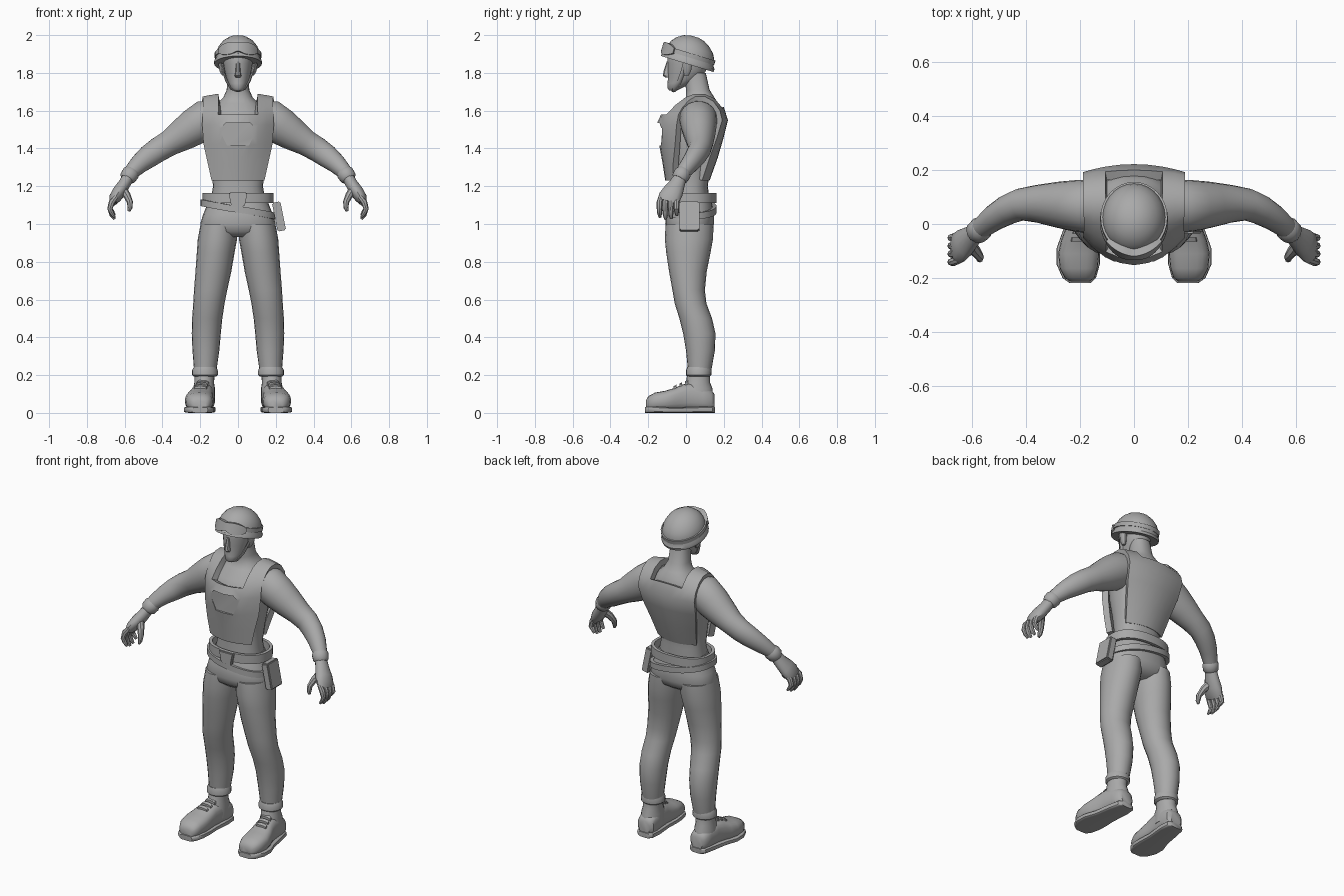
import bpy, bmesh, math
from mathutils import Vector, Matrix

GREY = bpy.data.materials.new("plain grey")
GREY.diffuse_color = (0.4, 0.4, 0.4, 1)


def finish(name, bm, mirror=False, angle=40, fix=True):
    if fix:
        bmesh.ops.recalc_face_normals(bm, faces=bm.faces)
    me = bpy.data.meshes.new(name)
    bm.to_mesh(me)
    bm.free()
    me.materials.append(GREY)
    me.shade_smooth()
    me.set_sharp_from_angle(angle=math.radians(angle))
    ob = bpy.data.objects.new(name, me)
    bpy.context.collection.objects.link(ob)
    if mirror:
        ob.modifiers.new("mirror", 'MIRROR')
    return ob


def oval(a, n=2.0):
    """Unit superellipse point; angle 0 is +x."""
    c, s = math.cos(a), math.sin(a)
    return (math.copysign(abs(c) ** (2 / n), c), math.copysign(abs(s) ** (2 / n), s))


def skin(name, rings, **kw):
    """Closed skin through equal-sized rings of points."""
    bm = bmesh.new()
    vs = [[bm.verts.new(p) for p in r] for r in rings]
    k = len(vs[0])
    for a, b in zip(vs, vs[1:]):
        for i in range(k):
            bm.faces.new((a[i], a[(i + 1) % k], b[(i + 1) % k], b[i]))
    bm.faces.new(vs[0][::-1])
    bm.faces.new(vs[-1])
    return finish(name, bm, **kw)


def stack(name, rows, n=2.0, seg=20, **kw):
    """Rows of (z, centre x, half width, front y, back y)."""
    pts = [oval(2 * math.pi * i / seg, n) for i in range(seg)]
    return skin(name, [[(cx + w * c, (f + b) / 2 + (b - f) / 2 * s, z) for c, s in pts]
                       for z, cx, w, f, b in rows], **kw)


def length(name, rows, n=2.6, seg=20, **kw):
    """Rows along y of (y, centre x, half width, low z, high z)."""
    pts = [oval(2 * math.pi * i / seg, n) for i in range(seg)]
    return skin(name, [[(cx + w * c, y, (lo + hi) / 2 + (hi - lo) / 2 * s) for c, s in pts]
                       for y, cx, w, lo, hi in rows], **kw)


def tube(name, path, seg=14, **kw):
    """Path of (x, y, z, radius along y, other radius)."""
    P = [Vector(p[:3]) for p in path]
    rings = []
    for i, p in enumerate(path):
        t = (P[min(i + 1, len(P) - 1)] - P[max(i - 1, 0)]).normalized()
        u = Vector((0, 1, 0))
        u = (u - t * u.dot(t)).normalized()
        v = t.cross(u)
        rings.append([P[i] + u * p[3] * math.cos(a) + v * p[4] * math.sin(a)
                      for a in (2 * math.pi * j / seg for j in range(seg))])
    return skin(name, rings, **kw)


def band(name, cy, rx, ry, thick, lo, hi, half=math.pi, n=2.0, seg=32, **kw):
    """Flat strap round the body; lo and hi are functions of the angle from the front."""
    bm = bmesh.new()
    closed = half >= math.pi
    rows = []
    for i in range(seg if closed else seg + 1):
        a = -half + 2 * half * i / seg
        c, s = oval(a - math.pi / 2, n)
        out = (rx * c, cy + ry * s)
        inn = ((rx - thick) * c, cy + (ry - thick) * s)
        rows.append([bm.verts.new((*q, z)) for q, z in
                     ((out, lo(a)), (out, hi(a)), (inn, hi(a)), (inn, lo(a)))])
    for i in range(seg):
        a, b = rows[i], rows[(i + 1) % len(rows)]
        for j in range(4):
            bm.faces.new((a[j], b[j], b[(j + 1) % 4], a[(j + 1) % 4]))
    if not closed:
        bm.faces.new(rows[0])
        bm.faces.new(rows[-1])
    return finish(name, bm, **kw)


def block(name, size, loc, tilt=0, taper=1.0, bevel=0.006):
    bm = bmesh.new()
    bmesh.ops.create_cube(bm, size=1)
    for v in bm.verts:
        k = taper if v.co.z < 0 else 1
        v.co = Vector((v.co.x * size[0] * k, v.co.y * size[1], v.co.z * size[2]))
    bmesh.ops.bevel(bm, geom=bm.edges[:], offset=bevel, segments=2, affect='EDGES')
    bm.transform(Matrix.Translation(loc) @ Matrix.Rotation(tilt, 4, 'Y'))
    return finish(name, bm)


# Body
stack("torso", [(1.02, 0, .15, -.08, .12), (1.1, 0, .15, -.085, .13), (1.2, 0, .132, -.07, .115),
                (1.3, 0, .143, -.08, .13), (1.42, 0, .16, -.1, .16), (1.52, 0, .168, -.11, .185),
                (1.59, 0, .15, -.07, .185), (1.64, 0, .11, -.02, .17), (1.67, 0, .078, 0, .15),
                (1.71, 0, .06, 0, .125), (1.8, 0, .055, -.01, .105)], n=2.3, seg=24)
stack("hips", [(.93, 0, .1, -.06, .09), (.96, 0, .19, -.1, .135), (1.0, 0, .2, -.11, .148),
               (1.05, 0, .185, -.107, .148), (1.1, 0, .165, -.095, .14), (1.15, 0, .145, -.08, .125)],
      n=2.3, seg=24)
stack("trouser_leg", [(1.0, .1, .098, -.108, .146), (.92, .109, .104, -.112, .143), (.85, .118, .1, -.105, .13),
                      (.75, .13, .095, -.09, .11), (.65, .145, .088, -.072, .1), (.58, .154, .083, -.06, .108),
                      (.5, .163, .08, -.035, .138), (.42, .168, .077, -.015, .156), (.33, .17, .071, 0, .153),
                      (.23, .173, .06, .01, .135)], mirror=True)

# Boots
stack("trouser_cuff", [(.192, .175, .058, .008, .125), (.2, .175, .068, 0, .134), (.225, .175, .068, 0, .136),
                       (.242, .174, .06, .006, .132)], mirror=True)
stack("boot_shaft", [(.06, .18, .058, -.02, .146), (.13, .18, .058, -.015, .14), (.16, .179, .052, 0, .128),
                     (.215, .176, .054, .008, .126)], mirror=True)
length("boot", [(-.213, .2, .035, .02, .065), (-.2, .202, .055, .012, .088), (-.165, .205, .07, .01, .107),
                (-.11, .205, .076, .01, .117), (-.06, .2, .07, .01, .132), (-.02, .193, .062, .01, .15),
                (.03, .186, .06, .01, .16), (.09, .18, .059, .01, .145), (.135, .178, .053, .012, .12),
                (.15, .178, .035, .02, .1)], mirror=True)
length("boot_sole", [(-.218, .2, .04, 0, .03), (-.2, .203, .062, 0, .034), (-.15, .207, .08, 0, .034),
                     (-.09, .206, .081, 0, .03), (-.02, .195, .067, 0, .03), (.08, .182, .063, 0, .034),
                     (.14, .178, .054, 0, .034), (.154, .178, .035, 0, .03)], n=5, mirror=True)
for i in range(3):
    length("boot_lace", [(-.065 + .03 * i, .2 - .006 * i, .034, .11 + .01 * i, .142 + .013 * i),
                         (-.05 + .03 * i, .198 - .006 * i, .034, .11 + .01 * i, .15 + .013 * i)],
           seg=12, mirror=True)

# Arms and hands
tube("arm", [(.11, .07, 1.57, .095, .085), (.17, .065, 1.555, .1, .105), (.23, .068, 1.515, .094, .1),
             (.29, .072, 1.475, .084, .088), (.36, .075, 1.43, .07, .07), (.42, .072, 1.395, .06, .066),
             (.47, .052, 1.36, .055, .062), (.52, .022, 1.32, .048, .052), (.56, -.01, 1.28, .04, .042),
             (.59, -.035, 1.24, .034, .034)], seg=18, mirror=True)
tube("glove_cuff", [(.56, -.012, 1.28, .038, .04), (.568, -.018, 1.268, .046, .047),
                    (.584, -.032, 1.245, .044, .044), (.59, -.038, 1.235, .034, .034)], mirror=True)
tube("palm", [(.58, -.03, 1.25, .034, .032), (.603, -.048, 1.21, .043, .033), (.63, -.07, 1.17, .056, .036),
              (.65, -.088, 1.14, .06, .032), (.662, -.097, 1.115, .052, .02)], mirror=True)
for i in range(4):
    y, drop = -.14 + .03 * i, (.01, 0, .004, .02)[i]
    tube("finger", [(.645, y + .008, 1.145, .014, .014), (.668, y, 1.115, .016, .017),
                    (.678, y - .001, 1.08, .014, .014), (.668, y, 1.048 + drop, .013, .012),
                    (.653, y + .002, 1.026 + drop, .008, .007)], seg=8, mirror=True)
tube("thumb", [(.612, -.07, 1.185, .024, .024), (.587, -.102, 1.15, .021, .02), (.572, -.122, 1.115, .016, .016),
               (.572, -.13, 1.085, .013, .013), (.577, -.133, 1.068, .007, .007)], seg=8, mirror=True)

# Armour vest: one sheet from front hem, over the shoulders, to back hem
rows = [(.14, -.11, -.07, 1.23), (.16, -.124, -.068, 1.32), (.182, -.142, -.058, 1.42), (.19, -.157, -.05, 1.525),
        (.187, -.132, -.04, 1.58), (.186, -.075, -.02, 1.635), (.186, -.015, .015, 1.675), (.187, .04, .05, 1.695),
        (.188, .1, .1, 1.695), (.19, .155, .145, 1.67), (.19, .2, .18, 1.62), (.19, .222, .192, 1.55),
        (.18, .2, .165, 1.46), (.155, .168, .125, 1.35), (.13, .125, .085, 1.23)]
cols = (-1, -.8, -.56, -.28, 0, .28, .56, .8, 1)
bm = bmesh.new()
grid = [[bm.verts.new((w * u, yc + (ye - yc) * u * u, z - .02 * u * u * (z > 1.6))) for u in cols]
        for w, yc, ye, z in rows]
for r in range(len(rows) - 1):
    for c in range(8):
        if 4 <= r <= 9 and 2 <= c <= 5:
            continue        # neck opening
        bm.faces.new((grid[r][c], grid[r][c + 1], grid[r + 1][c + 1], grid[r + 1][c]))
for v in [v for v in bm.verts if not v.link_faces]:
    bm.verts.remove(v)
vest = finish("armour_vest", bm, fix=False, angle=60)
vest.modifiers.new("thickness", 'SOLIDIFY').thickness = .035

# Six-sided recess in the chest
hexa = [(-.065, 1.535), (.065, 1.535), (.1, 1.5), (.058, 1.415), (-.058, 1.415), (-.1, 1.5)]
cutter = skin("chest_cutter", [[(x, y, z) for x, z in hexa] for y in (-.25, -.128)])
cutter.hide_render = True
cutter.hide_viewport = False
cut = vest.modifiers.new("recess", 'BOOLEAN')
cut.object, cut.operation, cut.solver = cutter, 'DIFFERENCE', 'EXACT'
bpy.context.view_layer.objects.active = vest
for m in ("thickness", "recess"):
    bpy.ops.object.modifier_apply(modifier=m)
vest.data.set_sharp_from_angle(angle=math.radians(35))
bpy.data.objects.remove(cutter)

# Belts, buckle and pouch
band("belt", .028, .187, .134, .018, lambda a: 1.112, lambda a: 1.165, n=2.3)
band("slung_belt", .025, .198, .137, .022, lambda a: 1.06 - .035 * math.sin(a),
     lambda a: 1.095 - .035 * math.sin(a), n=2.3)
block("buckle", (.1, .025, .075), (0, -.106, 1.13), taper=.7)
block("pouch", (.045, .105, .155), (.217, .018, 1.04), tilt=-.2)

# Head
stack("head", [(1.708, 0, .022, -.09, -.045), (1.72, 0, .038, -.098, -.02), (1.745, 0, .05, -.098, .03),
               (1.775, 0, .063, -.095, .08), (1.81, 0, .072, -.098, .105), (1.85, 0, .079, -.098, .118),
               (1.9, 0, .082, -.1, .12), (1.94, 0, .07, -.08, .1)])
stack("nose", [(1.775, 0, .012, -.108, -.08), (1.785, 0, .018, -.122, -.08), (1.805, 0, .013, -.12, -.08),
               (1.86, 0, .01, -.102, -.08)], seg=8)
stack("ear", [(1.785, .076, .008, -.01, .015), (1.81, .082, .016, -.015, .028), (1.85, .086, .018, -.015, .035)],
      seg=10, mirror=True)
tube("chin_strap", [(.098, .0, 1.87, .012, .006), (.08, -.015, 1.81, .012, .006), (.06, -.035, 1.755, .012, .006),
                    (.035, -.058, 1.715, .012, .006), (0, -.065, 1.703, .012, .006)], seg=8, mirror=True)

# Helmet and goggles, tilted back together
helmet = [stack("helmet", [(-.02, 0, .112, -.125, .132), (-.022, 0, .126, -.142, .148), (-.008, 0, .127, -.142, .15),
                           (.006, 0, .119, -.13, .14), (.04, 0, .116, -.127, .134), (.07, 0, .104, -.115, .118),
                           (.098, 0, .082, -.092, .09), (.118, 0, .053, -.06, .057), (.128, 0, .022, -.025, .023)],
                seg=28),
          band("goggle_strap", .003, .124, .138, .014, lambda a: .014, lambda a: .038),
          band("goggles", .0, .128, .15, .03,
               lambda a: -.012 + .016 * math.exp(-(a / .22) ** 2) + .022 * (a / .95) ** 4,
               lambda a: .056 - .006 * math.exp(-(a / .22) ** 2) - .02 * (a / .95) ** 4, half=.95, seg=20)]
for ob in helmet:
    ob.data.transform(Matrix.Translation((0, .01, 1.869)) @ Matrix.Rotation(math.radians(-17), 4, 'X'))
